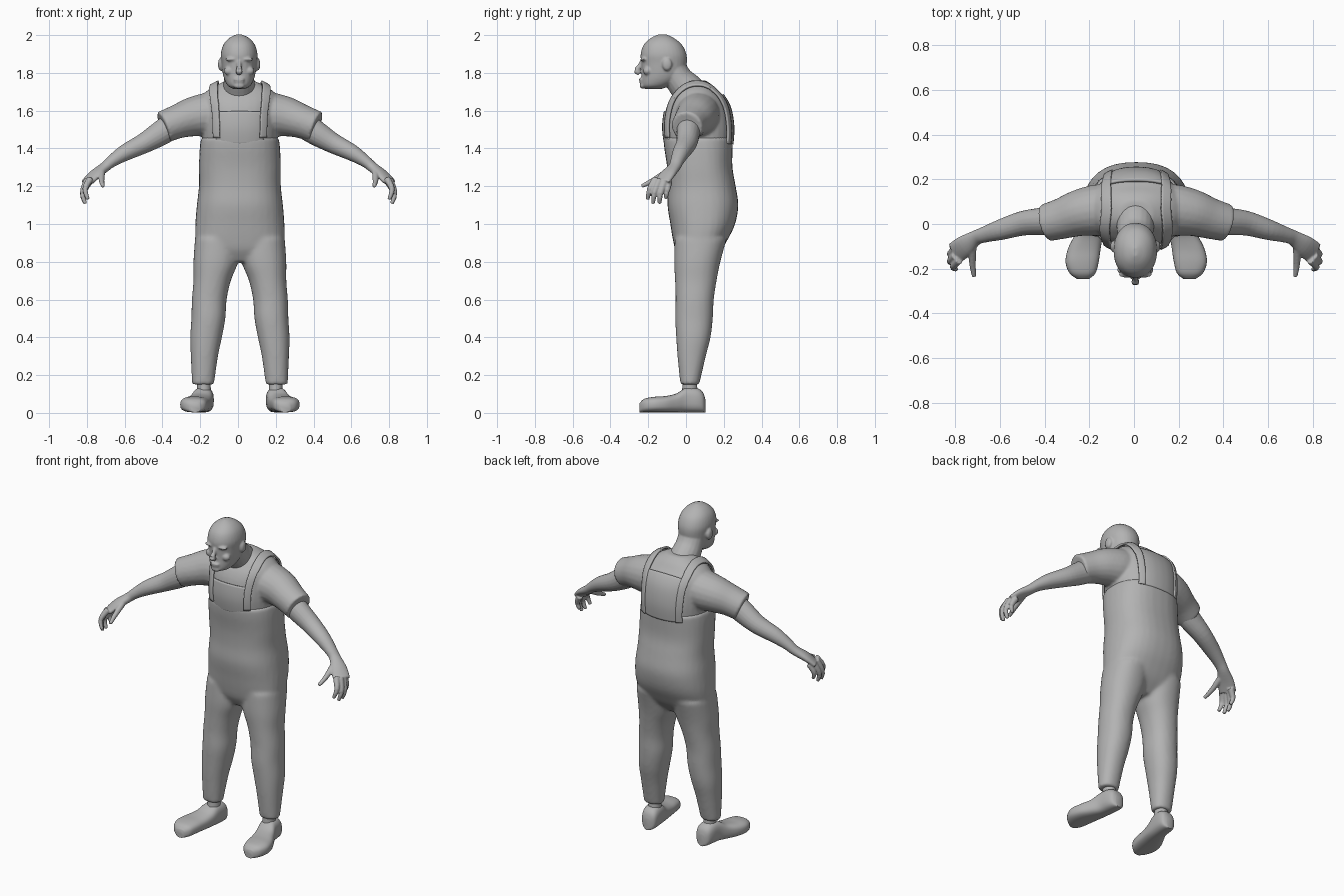
import bpy, bmesh, math
from mathutils import Vector

mat = bpy.data.materials.new("plain_grey")
mat.diffuse_color = (0.45, 0.45, 0.45, 1)
CX = 0.01  # the body stands slightly off centre


def dense(rows, k=4):
    """Smoothly interpolate rows of numbers (Catmull-Rom)."""
    out = []
    for i in range(len(rows) - 1):
        p = [rows[max(0, min(len(rows) - 1, i + d))] for d in (-1, 0, 1, 2)]
        for j in range(k):
            t = j / k
            out.append([0.5 * (2 * b + (c - a) * t + (2 * a - 5 * b + 4 * c - d) * t * t
                               + (3 * b - a - 3 * c + d) * t ** 3) for a, b, c, d in zip(*p)])
    return out + [list(rows[-1])]


def loft(bm, rings, n=32, e=2.0):
    """Skin superellipse rings given as (centre, u, v)."""
    loops = []
    for c, u, v in rings:
        loop = []
        for i in range(n):
            a = 2 * math.pi * i / n
            ca, sa = math.cos(a), math.sin(a)
            loop.append(bm.verts.new(c + u * math.copysign(abs(ca) ** (2 / e), ca)
                                     + v * math.copysign(abs(sa) ** (2 / e), sa)))
        loops.append(loop)
    for a, b in zip(loops, loops[1:]):
        for i in range(n):
            bm.faces.new((a[i], a[(i + 1) % n], b[(i + 1) % n], b[i]))
    bm.faces.new(loops[0])
    bm.faces.new(loops[-1])


def stack(bm, rows, e=2.0):
    """Horizontal rings: z, x centre, front y, back y, half width."""
    loft(bm, [(Vector((x, (f + b) / 2, z)), Vector((w, 0, 0)), Vector((0, (b - f) / 2, 0)))
              for z, x, f, b, w in dense(rows)], e=e)


def tube(bm, rows, s=1, n=20, k=4):
    """Rings along a path: x, y, z, horizontal radius, other radius."""
    pts = dense([(r[0] * s, *r[1:]) for r in rows], k)
    rings = []
    for i, p in enumerate(pts):
        t = Vector(pts[min(i + 1, len(pts) - 1)][:3]) - Vector(pts[max(i - 1, 0)][:3])
        u = t.cross(Vector((0, 0, 1))).normalized()
        v = u.cross(t).normalized()
        rings.append((Vector(p[:3]), u * p[3], v * p[4]))
    loft(bm, rings, n)


def ball(bm, c, r):
    vs = bmesh.ops.create_uvsphere(bm, u_segments=20, v_segments=12, radius=1)["verts"]
    for v in vs:
        v.co = Vector([v.co[i] * r[i] + c[i] for i in range(3)])


def finish(bm, name, x=CX, voxel=0, smooth=0):
    bmesh.ops.recalc_face_normals(bm, faces=bm.faces)
    me = bpy.data.meshes.new(name)
    bm.to_mesh(me)
    bm.free()
    me.materials.append(mat)
    ob = bpy.data.objects.new(name, me)
    bpy.context.collection.objects.link(ob)
    ob.location.x = x
    bpy.context.view_layer.objects.active = ob
    ob.select_set(True)
    bpy.ops.object.shade_smooth_by_angle(angle=math.radians(50))
    ob.select_set(False)
    if voxel:
        m = ob.modifiers.new("blend", 'REMESH')
        m.mode, m.voxel_size, m.use_smooth_shade = 'VOXEL', voxel, True
        m = ob.modifiers.new("relax", 'SMOOTH')
        m.factor, m.iterations = 0.5, smooth
    return ob


# Overalls: torso and two legs blended together
bm = bmesh.new()
stack(bm, [(0.80, 0, -0.02, 0.13, 0.15), (0.86, 0, -0.055, 0.185, 0.225), (0.92, 0, -0.07, 0.222, 0.236),
           (1.0, 0, -0.083, 0.26, 0.236), (1.1, 0, -0.098, 0.277, 0.228), (1.2, 0, -0.095, 0.263, 0.217),
           (1.3, 0, -0.10, 0.246, 0.217), (1.4, 0, -0.115, 0.247, 0.213), (1.46, 0, -0.12, 0.25, 0.205)], e=2.4)
for s in (1, -1):
    stack(bm, [(0.15, s * 0.195, -0.03, 0.07, 0.058), (0.3, s * 0.188, -0.045, 0.105, 0.072),
               (0.4, s * 0.179, -0.052, 0.13, 0.084), (0.5, s * 0.167, -0.057, 0.142, 0.09),
               (0.6, s * 0.162, -0.055, 0.147, 0.092), (0.7, s * 0.147, -0.058, 0.162, 0.099),
               (0.8, s * 0.128, -0.063, 0.182, 0.118), (0.92, s * 0.12, -0.06, 0.215, 0.118)], e=2.2)
finish(bm, "overalls", voxel=0.011, smooth=6)

# Shirt: chest, shoulders and short sleeves
bm = bmesh.new()
stack(bm, [(1.38, 0, -0.10, 0.235, 0.195), (1.5, 0, -0.118, 0.245, 0.2), (1.6, 0, -0.108, 0.232, 0.2),
           (1.66, 0, -0.085, 0.205, 0.2), (1.70, 0, -0.055, 0.17, 0.18), (1.735, 0, -0.03, 0.14, 0.125),
           (1.76, 0, -0.01, 0.105, 0.07)], e=2.3)
for s in (1, -1):
    tube(bm, [(0.08, 0.065, 1.60, 0.11, 0.11), (0.17, 0.062, 1.58, 0.115, 0.115),
              (0.25, 0.05, 1.567, 0.105, 0.105), (0.33, 0.025, 1.542, 0.092, 0.09),
              (0.405, 0.005, 1.513, 0.084, 0.085)], s)
shirt = finish(bm, "shirt", voxel=0.009, smooth=4)


# Bib panels and shoulder straps laid over the shirt
def overlay(name, path, x0, x1, nx, off):
    bm = bmesh.new()
    rows = [[bm.verts.new((x0 + (x1 - x0) * i / nx, y, z)) for i in range(nx + 1)] for y, z in dense(path, 6)]
    for a, b in zip(rows, rows[1:]):
        for i in range(nx):
            bm.faces.new((a[i], a[i + 1], b[i + 1], b[i]))
    ob = finish(bm, name)
    m = ob.modifiers.new("fit", 'SHRINKWRAP')
    m.target, m.offset, m.wrap_mode = shirt, off, 'ABOVE_SURFACE'
    m = ob.modifiers.new("cloth", 'SOLIDIFY')
    m.thickness, m.offset = 0.012, 0


overlay("front_bib", [(-0.14, 1.42), (-0.15, 1.5), (-0.13, 1.6)], -0.16, 0.16, 20, 0.003)
overlay("back_bib", [(0.27, 1.42), (0.28, 1.5), (0.26, 1.6), (0.2, 1.69)], -0.13, 0.13, 16, 0.006)
for s, side in ((1, "left"), (-1, "right")):
    overlay(side + "_strap", [(-0.14, 1.45), (-0.13, 1.58), (-0.07, 1.69), (0.05, 1.77), (0.16, 1.74),
                              (0.24, 1.64), (0.27, 1.5), (0.27, 1.42)], s * 0.12, s * 0.175, 6, 0.013)

# Head and neck with simple facial features
bm = bmesh.new()
stack(bm, [(1.715, 0, -0.215, -0.13, 0.03), (1.73, 0, -0.234, -0.09, 0.058), (1.76, 0, -0.237, -0.04, 0.076),
           (1.80, 0, -0.235, -0.008, 0.087), (1.85, 0, -0.237, 0.004, 0.093), (1.90, 0, -0.24, 0.002, 0.097),
           (1.95, 0, -0.223, -0.022, 0.083), (1.985, 0, -0.185, -0.065, 0.052), (2.004, 0, -0.145, -0.105, 0.012)], e=2.15)
tube(bm, [(0, -0.075, 1.84, 0.078, 0.07), (0, -0.04, 1.77, 0.08, 0.075), (0, 0.01, 1.71, 0.088, 0.088),
          (0, 0.05, 1.65, 0.10, 0.09)])
tube(bm, [(0, -0.232, 1.865, 0.010, 0.010), (0, -0.247, 1.835, 0.012, 0.012), (0, -0.262, 1.812, 0.018, 0.016),
          (0, -0.245, 1.797, 0.016, 0.012)])
ball(bm, (0, -0.238, 1.765), (0.03, 0.012, 0.008))   # upper lip
ball(bm, (0, -0.236, 1.752), (0.026, 0.011, 0.007))  # lower lip
ball(bm, (0, -0.228, 1.732), (0.03, 0.018, 0.016))   # chin
for s in (1, -1):
    ball(bm, (s * 0.04, -0.225, 1.872), (0.035, 0.016, 0.010))   # brow
    ball(bm, (s * 0.055, -0.205, 1.81), (0.026, 0.022, 0.022))   # cheek
    ball(bm, (s * 0.098, -0.10, 1.845), (0.014, 0.026, 0.034))   # ear
finish(bm, "head", x=0.006, voxel=0.006, smooth=3)

# Arms with hands
for s, side in ((1, "left"), (-1, "right")):
    bm = bmesh.new()
    tube(bm, [(0.33, 0.02, 1.535, 0.068, 0.07), (0.41, 0.012, 1.482, 0.062, 0.066),
              (0.5, 0.003, 1.428, 0.055, 0.054), (0.6, -0.026, 1.378, 0.046, 0.044),
              (0.67, -0.047, 1.333, 0.036, 0.032), (0.71, -0.062, 1.30, 0.034, 0.027),
              (0.76, -0.098, 1.262, 0.048, 0.024), (0.80, -0.128, 1.222, 0.05, 0.018)], s)
    fingers = [[(0.785, -0.16, 1.24), (0.812, -0.192, 1.185), (0.797, -0.203, 1.13)],
               [(0.80, -0.14, 1.235), (0.826, -0.167, 1.165), (0.811, -0.175, 1.108)],
               [(0.80, -0.113, 1.23), (0.826, -0.135, 1.16), (0.811, -0.14, 1.108)],
               [(0.79, -0.09, 1.225), (0.815, -0.10, 1.175), (0.803, -0.107, 1.135)],
               [(0.725, -0.10, 1.275), (0.725, -0.175, 1.23), (0.718, -0.235, 1.20)]]
    for f in fingers:
        tube(bm, [(*p, r, r) for p, r in zip(f, (0.019, 0.015, 0.010))], s, 12)
    finish(bm, side + "_arm", x=0.003, voxel=0.005, smooth=3)

    # Sock and shoe
    bm = bmesh.new()
    stack(bm, [(0.08, s * 0.19, -0.025, 0.065, 0.04), (0.13, s * 0.19, -0.02, 0.06, 0.036),
               (0.18, s * 0.193, -0.018, 0.056, 0.036)])
    finish(bm, side + "_sock")
    bm = bmesh.new()
    rows = [(0.102, 0.187, 0.02, 0.07), (0.09, 0.187, 0.042, 0.105), (0.06, 0.19, 0.052, 0.127),
            (0.0, 0.197, 0.055, 0.13), (-0.05, 0.212, 0.063, 0.1), (-0.11, 0.232, 0.073, 0.086),
            (-0.17, 0.242, 0.074, 0.082), (-0.22, 0.24, 0.058, 0.072), (-0.245, 0.238, 0.028, 0.05)]
    loft(bm, [(Vector((s * x, y, 0.003 + h / 2)), Vector((w, 0, 0)), Vector((0, 0, h / 2)))
              for y, x, w, h in dense(rows)], e=2.7)
    finish(bm, side + "_shoe")
